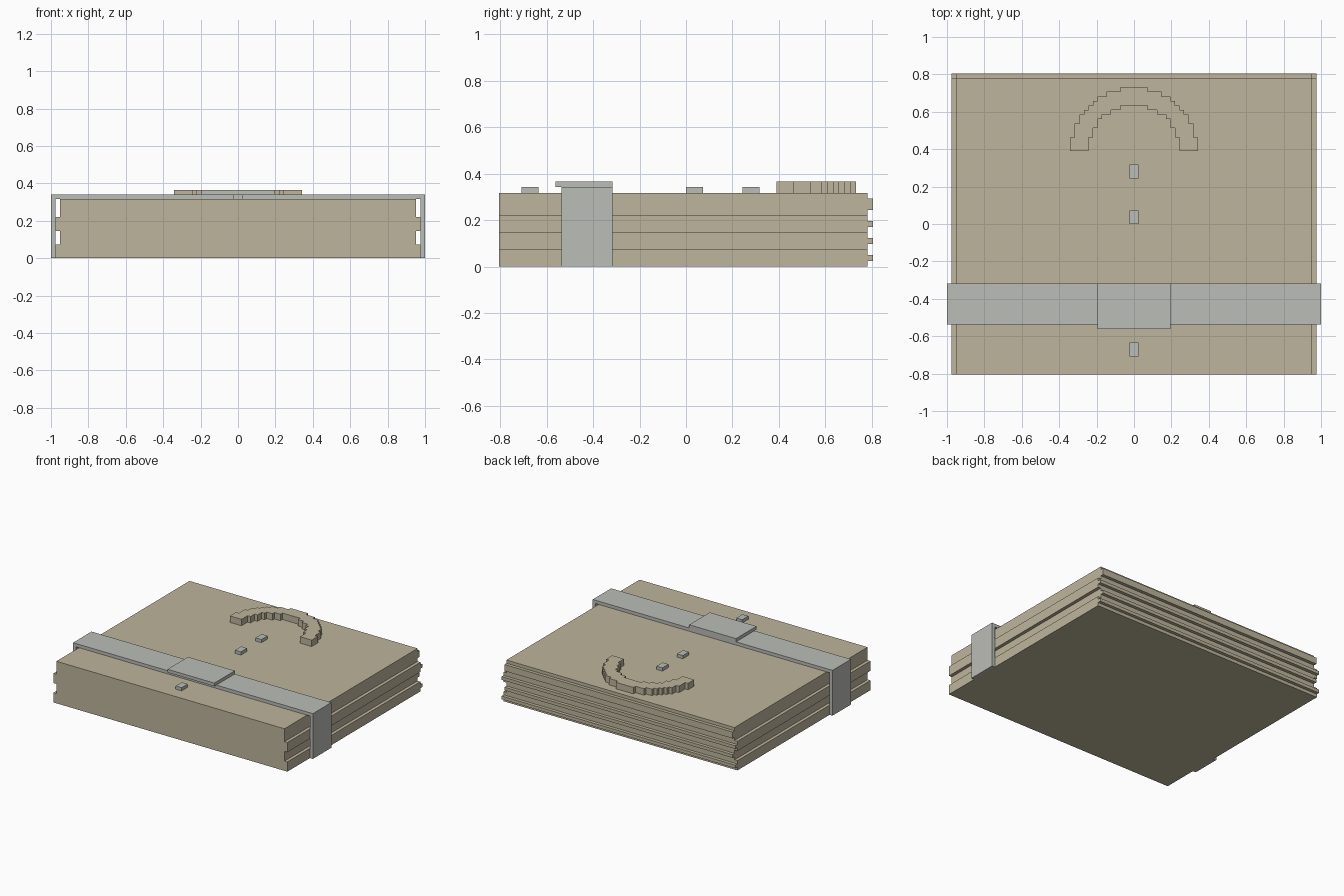
import bpy, bmesh, math
from mathutils import Vector

if "Cube" in bpy.data.objects:
    bpy.data.objects.remove(bpy.data.objects["Cube"])

U = 1 / 41  # everything sits on a grid of this size


def material(name, rgb):
    m = bpy.data.materials.new(name)
    m.diffuse_color = (*rgb, 1)
    m.use_nodes = True
    m.node_tree.nodes["Principled BSDF"].inputs["Base Color"].default_value = m.diffuse_color
    return m


TAN = material("tan", (0.515, 0.462, 0.333))
GREY = material("pale_grey", (0.497, 0.509, 0.474))


def prism(name, outline, axis, lo, hi, mat):
    """Extrude a closed outline (grid units) along axis 'y' or 'z'."""
    def place(a, b, c):
        return Vector((a, c, b) if axis == 'y' else (a, b, c)) * U
    bm = bmesh.new()
    face = bm.faces.new([bm.verts.new(place(a, b, lo)) for a, b in outline])
    res = bmesh.ops.extrude_face_region(bm, geom=[face])
    top = [v for v in res["geom"] if isinstance(v, bmesh.types.BMVert)]
    bmesh.ops.translate(bm, verts=top, vec=place(0, 0, hi - lo))
    bmesh.ops.recalc_face_normals(bm, faces=bm.faces)
    mesh = bpy.data.meshes.new(name)
    bm.to_mesh(mesh)
    bm.free()
    mesh.materials.append(mat)
    obj = bpy.data.objects.new(name, mesh)
    bpy.context.collection.objects.link(obj)
    return obj


def box(name, x, y0, y1, z0, z1, mat):
    return prism(name, [(-x, y0), (x, y0), (x, y1), (-x, y1)], 'z', z0, z1, mat)


def mirrored(half):
    """Close a right-hand half outline by mirroring it across x = 0."""
    return half + [(-a, b) for a, b in reversed(half)]


# Block with stepped sides: bottom, top and half width of each layer
layers = [(0, 3, 40), (3, 6, 39), (6, 9, 40), (9, 13, 39)]
side = [p for z0, z1, x in layers for p in ((x, z0), (x, z1))]
prism("block", mirrored(side), 'y', -33, 32, TAN)

# One ridge along the back of every layer
for i, (z0, z1, x) in enumerate(layers):
    box(f"back_ridge_{i + 1}", x, 32, 33, z0 + 1, z1 - 1, TAN)

# Strap over the top and down both sides, with its buckle plate
prism("strap", mirrored([(40, 13), (40, 0), (41, 0), (41, 14)]), 'y', -22, -13, GREY)
box("buckle", 8, -23, -13, 14, 15, GREY)

# Small studs along the centre line
for i, y in enumerate((-29, 0, 10)):
    box(f"stud_{i + 1}", 1, y, y + 3, 13, 14, GREY)


# Stepped half-ring handle
def steps(radius, rows):
    pts = []
    for j in range(rows):
        x = round(math.sqrt(radius ** 2 - (j + 0.5) ** 2))
        if pts and pts[-1][0] == x:
            pts[-1] = (x, 17 + j)
        else:
            pts += [(x, 16 + j), (x, 17 + j)]
    return pts


outer = mirrored(steps(13.8, 14))
inner = mirrored(steps(10, 10))
prism("handle", outer + inner[::-1], 'z', 13, 15, TAN)
